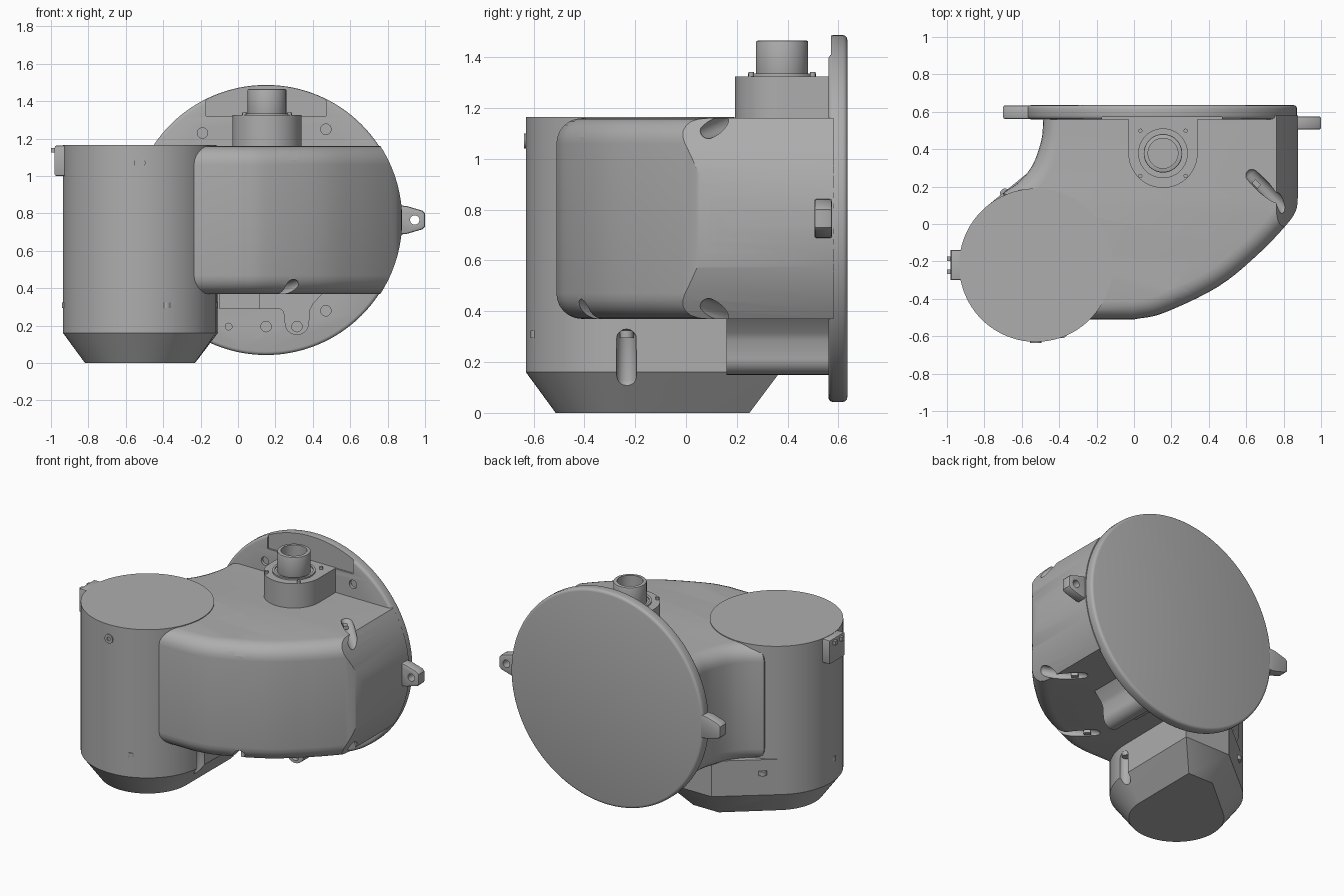
import bpy, bmesh, math
from mathutils import Vector, Matrix

if "Cube" in bpy.data.objects:
    bpy.data.objects.remove(bpy.data.objects["Cube"])

grey = bpy.data.materials.new("cast_grey")
grey.use_nodes = True
GREY = (0.42, 0.42, 0.42, 1)
grey.diffuse_color = GREY
grey.node_tree.nodes["Principled BSDF"].inputs["Base Color"].default_value = GREY

parts = []
MX, MY, MR = -0.525, -0.22, 0.41          # motor axis and radius
FX, FZ, FR = 0.15, 0.765, 0.722           # flange centre and radius


def finish(name, bm, keep=True):
    bmesh.ops.recalc_face_normals(bm, faces=bm.faces)
    mesh = bpy.data.meshes.new(name)
    bm.to_mesh(mesh)
    bm.free()
    mesh.materials.append(grey)
    ob = bpy.data.objects.new(name, mesh)
    bpy.context.collection.objects.link(ob)
    if keep:
        parts.append(ob)
    return ob


def prism(name, pts, a, b, axis="z", bevel=0, seg=3, keep=True):
    """Extrude a 2D outline along z or y, optionally rounding both rims."""
    put = (lambda u, v, w: (u, v, w)) if axis == "z" else (lambda u, v, w: (u, w, v))
    bm = bmesh.new()
    low = [bm.verts.new(put(u, v, a)) for u, v in pts]
    high = [bm.verts.new(put(u, v, b)) for u, v in pts]
    caps = [bm.faces.new(low), bm.faces.new(high)]
    n = len(pts)
    for i in range(n):
        j = (i + 1) % n
        bm.faces.new((low[i], low[j], high[j], high[i]))
    bmesh.ops.recalc_face_normals(bm, faces=bm.faces)
    if bevel:
        rims = list({e for f in caps for e in f.edges})
        bmesh.ops.bevel(bm, geom=rims, offset=bevel, segments=seg, profile=0.5, affect="EDGES")
    return finish(name, bm, keep)


def arc(cx, cy, r, start=0, end=360, n=64):
    steps = n if end - start == 360 else n + 1
    angles = [math.radians(start + (end - start) * i / n) for i in range(steps)]
    return [(cx + r * math.cos(t), cy + r * math.sin(t)) for t in angles]


def box(name, x, y, z, bevel=0, keep=True):
    outline = [(x[0], y[0]), (x[1], y[0]), (x[1], y[1]), (x[0], y[1])]
    return prism(name, outline, z[0], z[1], "z", bevel, 2, keep)


def rod(name, p, q, r, keep=False):
    """Round-ended rod between two points."""
    p, q = Vector(p), Vector(q)
    bm = bmesh.new()
    bmesh.ops.create_uvsphere(bm, u_segments=24, v_segments=12, radius=r)
    for v in bm.verts:
        v.co.z += (q - p).length / 2 * (1 if v.co.z > 1e-4 else -1)
    turn = (q - p).to_track_quat("Z", "Y").to_matrix().to_4x4()
    bm.transform(Matrix.Translation((p + q) / 2) @ turn)
    return finish(name, bm, keep)


def boolean(ob, cutter, op="DIFFERENCE"):
    mod = ob.modifiers.new("cut", "BOOLEAN")
    mod.operation, mod.solver, mod.object = op, "EXACT", cutter
    bpy.context.view_layer.objects.active = ob
    bpy.ops.object.modifier_apply(modifier=mod.name)
    bpy.data.objects.remove(cutter)


def smooth_path(pts, n=5):
    """Catmull-Rom curve through the points."""
    v = [Vector(p) for p in pts]
    v = [2 * v[0] - v[1]] + v + [2 * v[-1] - v[-2]]
    out = []
    for a, b, c, d in zip(v, v[1:], v[2:], v[3:]):
        for i in range(n):
            t = i / n
            out.append(tuple(0.5 * (2 * b + (c - a) * t + (2 * a - 5 * b + 4 * c - d) * t * t
                                    + (3 * b - a - 3 * c + d) * t ** 3)))
    return out + [tuple(v[-2])]


# Gearbox housing: swept outline with rounded rims, trimmed to the flange circle
front = smooth_path([(0, -0.51), (0.16, -0.475), (0.45, -0.335), (0.66, -0.165), (0.81, -0.01),
                     (0.865, 0.07), (0.877, 0.15)])
side = smooth_path([(-0.485, 0.56), (-0.495, 0.45), (-0.54, 0.32), (-0.61, 0.23), (-0.7, 0.165)])
outline = [(-0.45, -0.51)] + front + [(0.877, 0.75), (-0.485, 0.75)] + side + [(-0.62, -0.2)]
housing = prism("gearbox_housing", outline, 0.37, 1.16, "z", 0.1, 6)
trim = [(-1.2, 0)] + arc(FX, FZ, 0.728, -90, 90, 48) + [(-1.2, 1.5)]
boolean(housing, prism("trim", trim, -1, 0.58, "y", keep=False), "INTERSECT")
for x, y in ((0.68, 0.21), (0.17, -0.28)):
    for s in (1, -1):
        z = FZ + s * 0.4
        ends = (x - 0.05, y + 0.05, z + s * 0.01), (x + 0.12, y - 0.12, z - s * 0.05)
        boolean(housing, rod("groove", *ends, 0.036))
        bolt = [(x - 0.03, y + 0.03), (x - 0.05, y + 0.01), (x - 0.02, y - 0.02), (x, y)]
        prism("groove_bolt", bolt, z - s * 0.03, z - s * 0.008)

# Motor: base with one squared corner and tapered foot, plus the upright barrel
bm = bmesh.new()
for z, r, x0, x1, y1 in ((0, 0.293, -0.42, -0.23, 0.25), (0.16, MR, -0.45, -0.108, 0.37),
                         (0.4, MR, -0.45, -0.108, 0.37)):
    for u, v in arc(MX, MY, r, n=96) + [(x0, y1), (x1, y1)]:
        bm.verts.new((u, v, z))
bmesh.ops.convex_hull(bm, input=bm.verts)
bmesh.ops.dissolve_limit(bm, angle_limit=0.002, verts=bm.verts, edges=bm.edges)
base = finish("motor_base", bm)
for deg in (-69, -2, 115, 185):
    t = math.radians(deg)
    x, y = MX + math.cos(t) * 0.405, MY + math.sin(t) * 0.405
    if deg == 115:
        y += 0.03
    boolean(base, rod("slot", (x, y, 0.13), (x, y, 0.29), 0.04))
    prism("slot_clip", arc(x - math.cos(t) * 0.015, y - math.sin(t) * 0.015, 0.027, n=12),
          0.295, 0.325)
prism("motor_barrel", arc(MX, MY, MR, n=96), 0.4, 1.165)

# Motor screw and side latch
screw = prism("motor_screw", arc(MX, 1.07, 0.03, n=24), -0.637, -0.6, "y")
boolean(screw, prism("socket", arc(MX, 1.07, 0.014, n=6), -0.7, -0.625, "y", keep=False))
box("side_latch", (-0.98, -0.9), (-0.3, -0.14), (1.0, 1.163), 0.01)
for y in (-0.255, -0.185):
    box("latch_pin", (-1.0, -0.97), (y - 0.012, y + 0.012), (1.125, 1.15))

# Mounting flange with shallow pocket and bolt holes
flange = prism("mounting_flange", arc(FX, FZ, FR, n=128), 0.56, 0.635, "y", 0.018)
boolean(flange, box("pocket", (-0.17, 0.47), (0.5, 0.571), (1.32, 1.6), keep=False))
for x, z, r in ((-0.19, 1.23, 0.028), (0.47, 1.25, 0.028), (0.47, 0.28, 0.028),
                (0.15, 0.195, 0.028), (-0.05, 0.195, 0.018)):
    boolean(flange, prism("hole", arc(x, z, r, n=24), 0.5, 0.58, "y", keep=False))

# Flange ears
ear = [(0.83, 0.685), (0.9, 0.69), (0.985, 0.715), (1.0, 0.73), (1.0, 0.8), (0.985, 0.815),
       (0.9, 0.84), (0.83, 0.845)]
left_ear = prism("left_ear", ear, 0.505, 0.575, "y", 0.01, 2)
boolean(left_ear, prism("hole", arc(0.945, FZ, 0.025, n=24), 0.4, 0.7, "y", keep=False))
prism("right_ear", [(0.3 - u, v) for u, v in ear], 0.562, 0.634, "y", 0.01, 2)

# Lower rib joining the housing to the flange, with a bolt lobe
lobe = arc(0.315, 0.215, 0.065, 180, 360, 16)
rib = [(-0.1, 0.4), (-0.1, 0.29), (0.225, 0.29), (0.243, 0.275)] + lobe + [
    (0.385, 0.285), (0.4, 0.315), (0.45, 0.37), (0.45, 0.4)]
rib_ob = prism("lower_rib", rib, 0.16, 0.565, "y")
boolean(rib_ob, prism("hole", arc(0.315, 0.195, 0.028, n=24), 0.1, 0.19, "y", keep=False))
boolean(rib_ob, box("notch", (-0.2, 0.115), (0.1, 0.4), (0.2, 0.385), keep=False))

# Top boss with hollow spout and four screws
BX, BY = 0.155, 0.378
prism("top_boss", [(BX + 0.185, 0.565), (BX - 0.185, 0.565)] + arc(BX, BY, 0.185, 180, 360, 32),
      1.14, 1.325)
collar = prism("spout_collar", arc(BX, BY, 0.133, n=48), 1.3, 1.335)
boolean(collar, prism("groove", arc(BX, BY, 0.118, n=48), 1.327, 1.4, keep=False))
spout = prism("spout", arc(BX, BY, 0.103, n=48), 1.3, 1.465, "z", 0.006, 2)
boolean(spout, prism("bore", arc(BX, BY, 0.08, n=48), 1.33, 1.6, keep=False))
for sx in (-1, 1):
    for sy in (-1, 1):
        prism("boss_screw", arc(BX + sx * 0.121, BY + sy * 0.121, 0.011, n=12), 1.3, 1.342)

# Smooth shading with sharp edges kept
bpy.ops.object.select_all(action="DESELECT")
for ob in parts:
    ob.select_set(True)
bpy.context.view_layer.objects.active = housing
bpy.ops.object.shade_smooth_by_angle(angle=math.radians(32))
